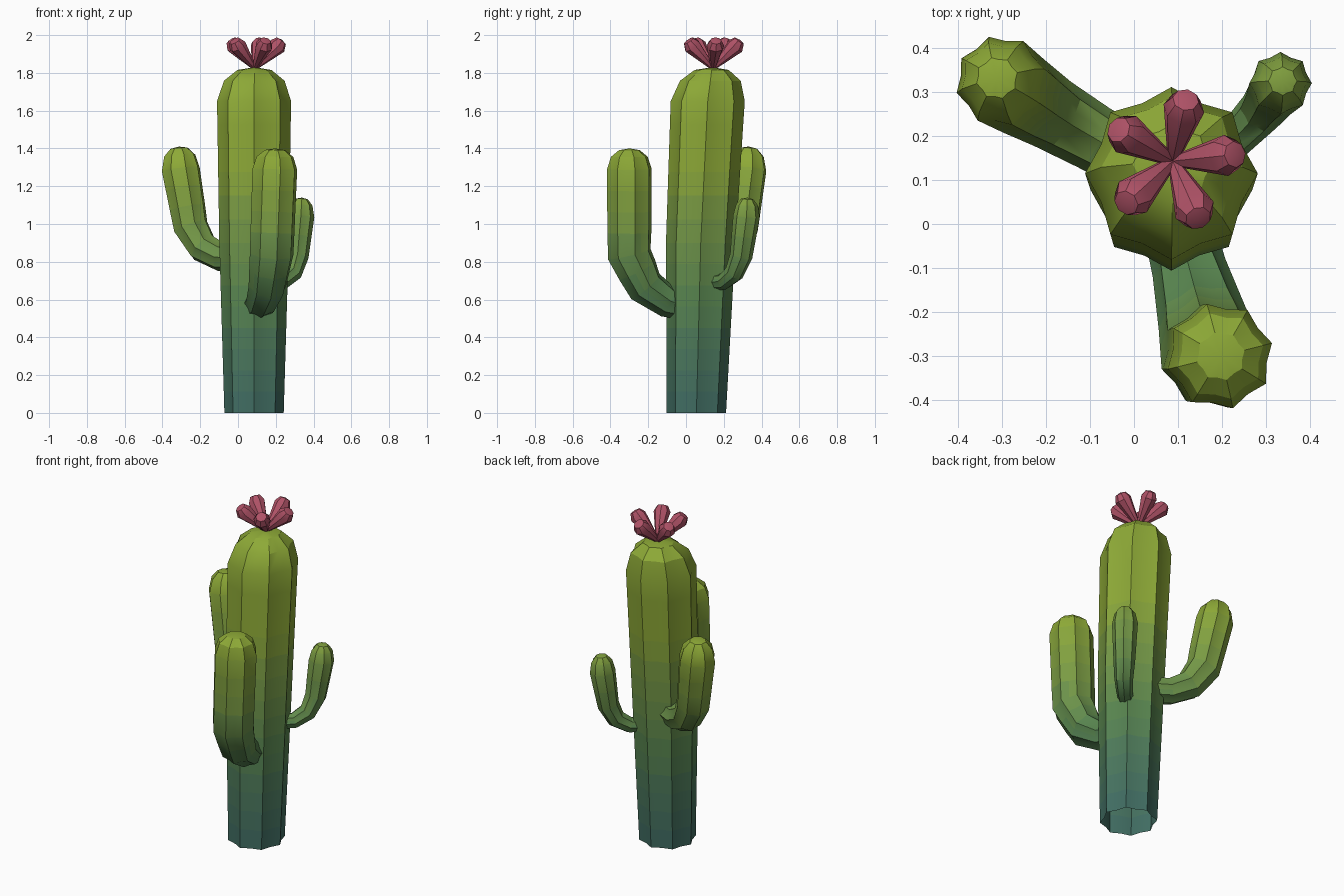
import bpy, bmesh, math
from mathutils import Vector

if "Cube" in bpy.data.objects:
    bpy.data.objects.remove(bpy.data.objects["Cube"])

# Green gradient: one material per height band
STOPS = [(0.0, (0.05, 0.15, 0.13)), (0.65, (0.10, 0.24, 0.08)), (1.4, (0.28, 0.41, 0.035))]
BANDS, BAND_TOP = 14, 1.4


def material(name, rgb):
    m = bpy.data.materials.new(name)
    m.diffuse_color = (*rgb, 1)
    m.use_nodes = True
    m.node_tree.nodes["Principled BSDF"].inputs["Base Color"].default_value = m.diffuse_color
    return m


def green_at(z):
    for (z0, c0), (z1, c1) in zip(STOPS, STOPS[1:]):
        if z <= z1:
            return Vector(c0).lerp(Vector(c1), (z - z0) / (z1 - z0))
    return Vector(STOPS[-1][1])


greens = [material(f"green_{i}", green_at((i + 0.5) * BAND_TOP / BANDS)) for i in range(BANDS)]
pink = material("petal_pink", (0.43, 0.085, 0.135))


def refine(path, step=0.12):
    """Split long straight stretches of (point, radius) so the colour can change along them."""
    out = []
    for (p, r), (q, s) in zip(path, path[1:]):
        n = max(1, round((q - p).length / step))
        out += [(p.lerp(q, i / n), r + (s - r) * i / n) for i in range(n)]
    return out + [path[-1]]


def tube(name, path, tip, side, sides, valley, mats, angle, level=False):
    """Sweep a ribbed ring along the path and close it at the tip; the start stays open."""
    bm = bmesh.new()
    rings = []
    for i, (p, r) in enumerate(path):
        t = Vector((0, 0, 1))
        if not level:
            t = Vector()
            if i:
                t += (p - path[i - 1][0]).normalized()
            if i < len(path) - 1:
                t += (path[i + 1][0] - p).normalized()
            t.normalize()
        u = (side - t * side.dot(t)).normalized()
        v = t.cross(u)
        ring = []
        for k in range(sides):
            a = math.tau * k / sides
            rr = r * (valley if k % 2 else 1)
            ring.append(bm.verts.new(p + u * rr * math.cos(a) + v * rr * math.sin(a)))
        rings.append(ring)
    for a, b in zip(rings, rings[1:]):
        for k in range(sides):
            j = (k + 1) % sides
            bm.faces.new((a[k], a[j], b[j], b[k]))
    end = bm.verts.new(tip)
    for k in range(sides):
        bm.faces.new((rings[-1][k], rings[-1][(k + 1) % sides], end))
    if len(mats) > 1:
        for f in bm.faces:
            z = f.calc_center_median().z
            f.material_index = min(BANDS - 1, int(z / BAND_TOP * BANDS))
    me = bpy.data.meshes.new(name)
    bm.to_mesh(me)
    bm.free()
    for m in mats:
        me.materials.append(m)
    ob = bpy.data.objects.new(name, me)
    bpy.context.collection.objects.link(ob)
    bpy.ops.object.select_all(action='DESELECT')
    ob.select_set(True)
    bpy.context.view_layer.objects.active = ob
    bpy.ops.object.shade_smooth_by_angle(angle=math.radians(angle))


def stem(name, points, tip, side, level=False):
    """Ribbed stem with a rounded dome between the last point and the tip."""
    path = refine([(Vector(p[:3]), p[3]) for p in points])
    top, r = path[-1]
    tip = Vector(tip)
    path += [(top.lerp(tip, h), r * s) for h, s in ((0.6, 0.82), (0.92, 0.46))]
    tube(name, path, tip, Vector(side), 16, 0.88, greens, 30, level)


# Trunk, leaning slightly back
stem("trunk", [(0.085, 0.055, 0, 0.157), (0.085, 0.078, 0.9, 0.184), (0.085, 0.115, 1.65, 0.196)],
     (0.087, 0.138, 1.83), (1, 0, 0), True)

# Three bent arms
stem("left_arm", [(0.03, 0.13, 0.82, 0.075), (-0.09, 0.195, 0.825, 0.076), (-0.185, 0.25, 0.875, 0.084),
                  (-0.25, 0.29, 0.985, 0.095), (-0.303, 0.325, 1.29, 0.104)],
     (-0.312, 0.332, 1.41), (0.5, 0.87, 0))
stem("front_arm", [(0.10, 0.0, 0.57, 0.08), (0.125, -0.10, 0.59, 0.085), (0.155, -0.215, 0.67, 0.102),
                   (0.178, -0.30, 0.84, 0.119), (0.195, -0.30, 1.29, 0.122)],
     (0.197, -0.30, 1.40), (1, 0.25, 0))
stem("right_arm", [(0.15, 0.12, 0.69, 0.042), (0.235, 0.2, 0.695, 0.045), (0.287, 0.255, 0.74, 0.052),
                   (0.314, 0.292, 0.83, 0.06), (0.333, 0.32, 1.04, 0.071)],
     (0.338, 0.325, 1.14), (0.7, -0.7, 0))

# Flower of five club-shaped petals
base = Vector((0.088, 0.143, 1.825))
for i in range(5):
    a = math.radians(6 + 72 * i)
    out = Vector((math.cos(a), math.sin(a), 0))
    at = lambda d, h: base + out * d + Vector((0, 0, h))
    tube(f"petal_{i + 1}", [(at(0, 0), 0.012), (at(0.122, 0.118), 0.047), (at(0.142, 0.145), 0.03)],
         at(0.146, 0.15), Vector((-out.y, out.x, 0)), 8, 1, [pink], 40)
